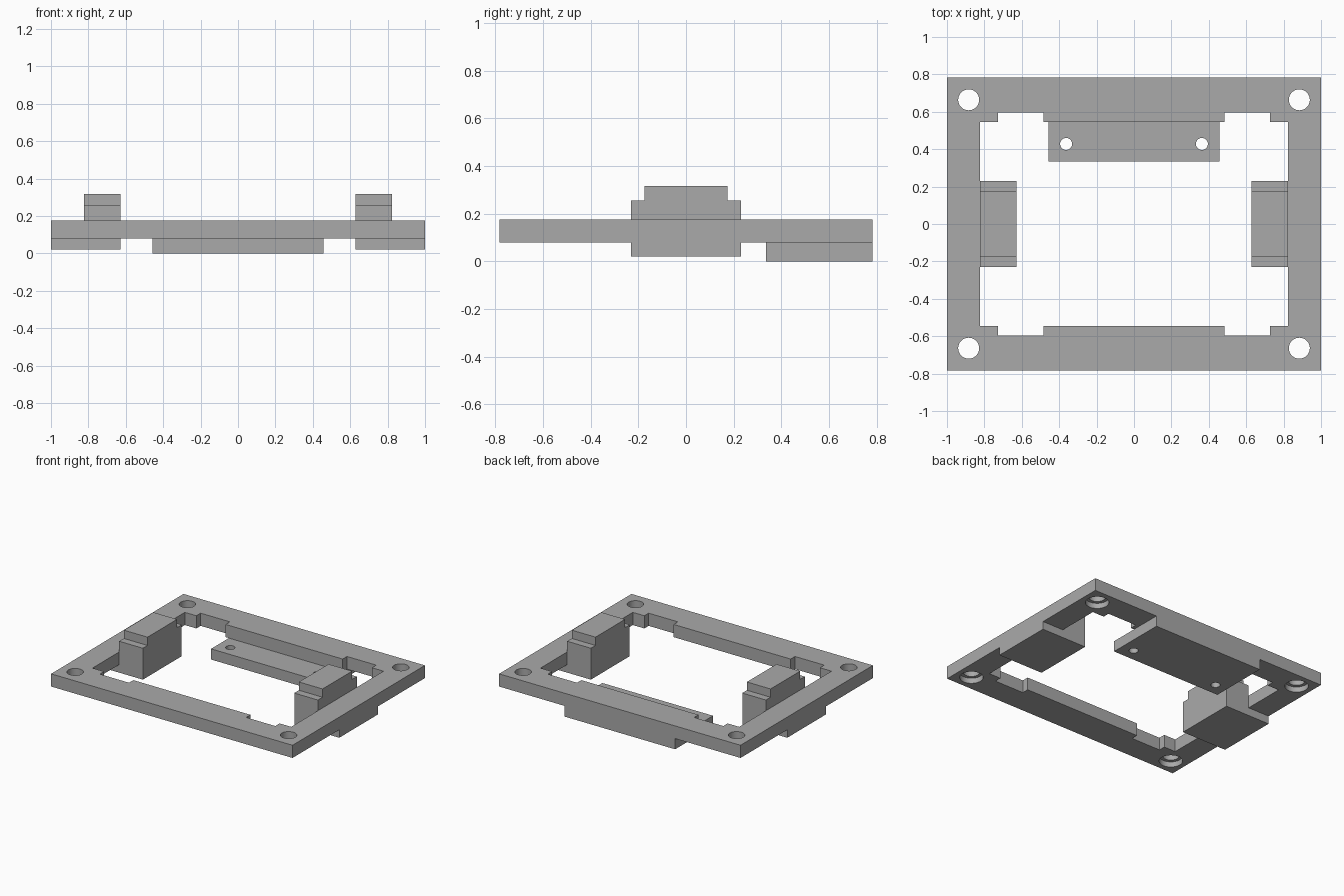
import bpy, bmesh, math
from mathutils import Vector

if "Cube" in bpy.data.objects:
    bpy.data.objects.remove(bpy.data.objects["Cube"])

grey = bpy.data.materials.new("plain grey")
grey.diffuse_color = (0.4, 0.4, 0.4, 1)
grey.use_nodes = True
grey.node_tree.nodes["Principled BSDF"].inputs["Base Color"].default_value = grey.diffuse_color


def prism(name, outline, axis, lo, hi):
    """Extrude a closed outline along an axis; 'z' takes (x, y), 'x' takes (y, z)."""
    place = {"z": lambda a, b, t: (a, b, t), "x": lambda a, b, t: (t, a, b)}[axis]
    bm = bmesh.new()
    face = bm.faces.new([bm.verts.new(place(a, b, lo)) for a, b in outline])
    top = bmesh.ops.extrude_face_region(bm, geom=[face])["geom"]
    verts = [v for v in top if isinstance(v, bmesh.types.BMVert)]
    bmesh.ops.translate(bm, verts=verts, vec=Vector(place(0, 0, hi - lo)))
    bmesh.ops.recalc_face_normals(bm, faces=bm.faces)
    mesh = bpy.data.meshes.new(name)
    bm.to_mesh(mesh)
    bm.free()
    mesh.materials.append(grey)
    obj = bpy.data.objects.new(name, mesh)
    bpy.context.collection.objects.link(obj)
    return obj


def rect(x0, x1, y0, y1):
    return [(x0, y0), (x1, y0), (x1, y1), (x0, y1)]


def circle(x, y, r, n=48):
    return [(x + r * math.cos(2 * math.pi * i / n),
             y + r * math.sin(2 * math.pi * i / n)) for i in range(n)]


def cut(obj, cutters):
    """Subtract the cutters, then remove them."""
    bpy.context.view_layer.objects.active = obj
    for c in cutters:
        c.hide_render = True
        mod = obj.modifiers.new("cut", "BOOLEAN")
        mod.operation, mod.solver, mod.object = "DIFFERENCE", "EXACT", c
        bpy.ops.object.modifier_apply(modifier=mod.name)
        bpy.data.objects.remove(c)
    bpy.ops.object.select_all(action="DESELECT")
    obj.select_set(True)
    bpy.ops.object.shade_smooth_by_angle(angle=math.radians(30))


BOTTOM, TOP = 0.08, 0.175

# Frame with a notched opening and four counterbored corner holes
frame = prism("frame", rect(-1, 1, -0.783, 0.783), "z", BOTTOM, TOP)
quarter = [(0.823, 0.546), (0.727, 0.546), (0.727, 0.597), (0.485, 0.597), (0.485, 0.546)]
right_half = [(x, -y) for x, y in reversed(quarter)] + quarter
opening = right_half + [(-x, y) for x, y in reversed(right_half)]
cutters = [prism("opening_cutter", opening, "z", -0.1, 0.4)]
for sx in (-1, 1):
    for sy in (-1, 1):
        x, y = sx * 0.884, sy * 0.664
        cutters.append(prism("screw_cutter", circle(x, y, 0.056), "z", -0.1, 0.4))
        cutters.append(prism("counterbore_cutter", circle(x, y, 0.08), "z", -0.1, BOTTOM + 0.04))
cut(frame, cutters)

# Rear mounting tab with two small holes
tab = prism("rear_tab", rect(-0.458, 0.458, 0.335, 0.783), "z", 0, BOTTOM)
cut(tab, [prism("tab_cutter", circle(s * 0.363, 0.428, 0.032, 32), "z", -0.1, 0.4)
          for s in (-1, 1)])

# Stepped side blocks, each with a foot running under the frame
step = [(0.23, 0.02), (0.23, 0.255), (0.175, 0.255), (0.175, 0.317)]
profile = step + [(-y, z) for y, z in reversed(step)]
for side, s in (("left", -1), ("right", 1)):
    prism(side + "_block", profile, "x", *sorted((s * 0.627, s * 0.823)))
    prism(side + "_foot", rect(-0.23, 0.23, 0.02, BOTTOM), "x", *sorted((s * 0.823, s * 1.0)))
